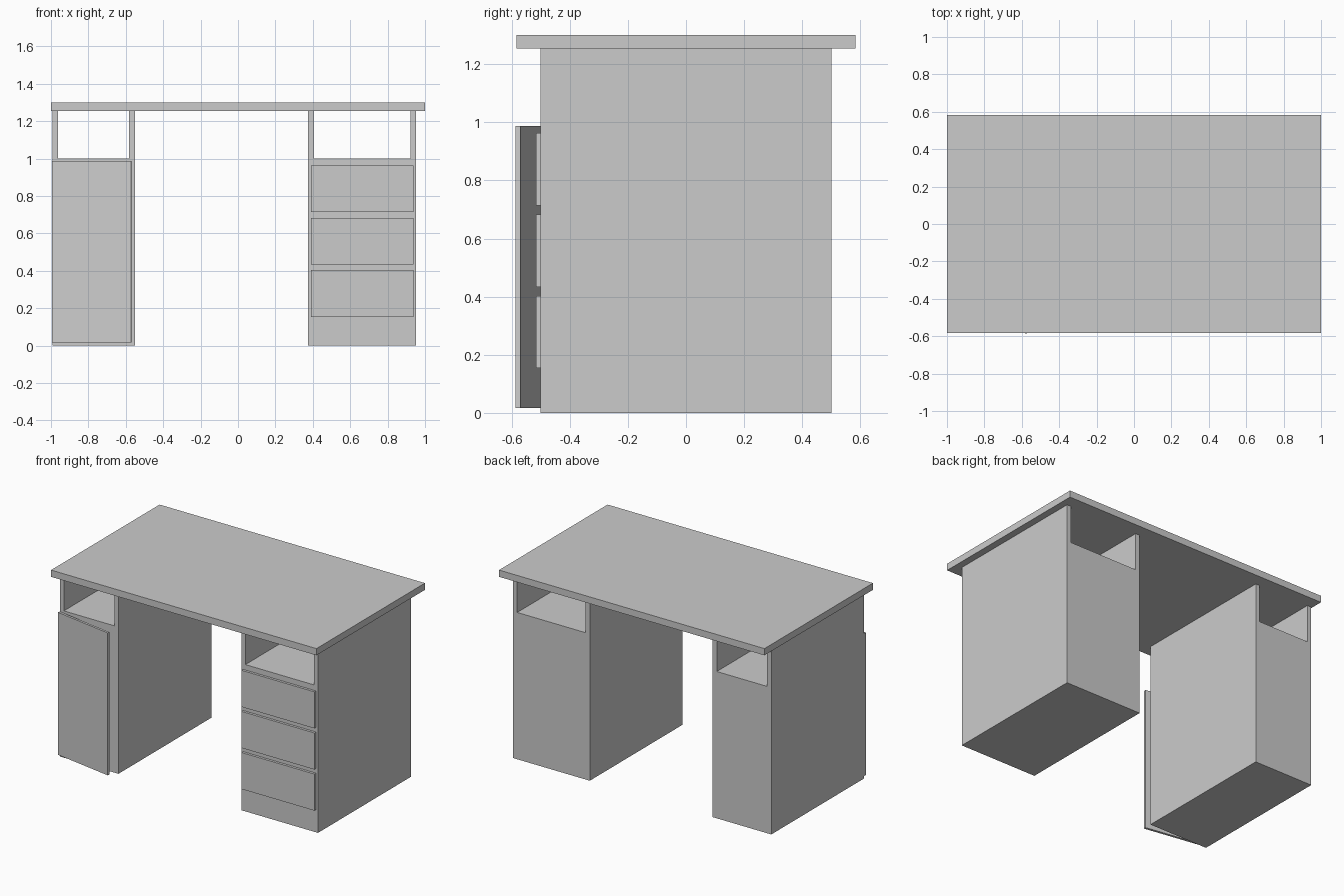
import bpy, bmesh, math
from mathutils import Matrix, Vector

if "Cube" in bpy.data.objects:
    bpy.data.objects.remove(bpy.data.objects["Cube"])


def add_object(name, bm):
    bmesh.ops.recalc_face_normals(bm, faces=bm.faces)
    mesh = bpy.data.meshes.new(name)
    bm.to_mesh(mesh)
    bm.free()
    obj = bpy.data.objects.new(name, mesh)
    bpy.context.collection.objects.link(obj)
    return obj


def box(name, lo, hi):
    lo, hi = Vector(lo), Vector(hi)
    bm = bmesh.new()
    bmesh.ops.create_cube(bm, size=1.0)
    bmesh.ops.scale(bm, vec=hi - lo, verts=bm.verts)
    bmesh.ops.translate(bm, vec=(lo + hi) / 2, verts=bm.verts)
    return add_object(name, bm)


def pedestal(name, x0, x1, wall=0.031, depth=1.0, shelf=1.0, top=1.254):
    # U-shaped front profile, open cubby on top, extruded front to back
    outline = [(x0, 0), (x1, 0), (x1, top), (x1 - wall, top),
               (x1 - wall, shelf), (x0 + wall, shelf), (x0 + wall, top), (x0, top)]
    bm = bmesh.new()
    face = bm.faces.new([bm.verts.new((x, -depth / 2, z)) for x, z in outline])
    ext = bmesh.ops.extrude_face_region(bm, geom=[face], use_keep_orig=True)
    moved = [v for v in ext["geom"] if isinstance(v, bmesh.types.BMVert)]
    bmesh.ops.translate(bm, vec=(0, depth, 0), verts=moved)
    return add_object(name, bm)


# Desktop slab
box("desktop", (-1, -0.584, 1.254), (1, 0.584, 1.3))

# Cupboard (left) and drawer unit (right)
pedestal("cupboard_body", -0.993, -0.551)
pedestal("drawer_unit_body", 0.375, 0.953)

# Three drawer fronts
for i in range(3):
    z = 0.154 + i * 0.28
    box(f"drawer_front_{i + 1}", (0.389, -0.517, z), (0.938, -0.5, z + 0.249))

# Cupboard door, hinged on the outer edge and slightly ajar
door = box("cupboard_door", (0, -0.016, 0.017), (0.43, 0, 0.987))
door.matrix_world = (Matrix.Translation((-0.993, -0.5, 0))
                     @ Matrix.Rotation(math.radians(-9.4), 4, 'Z'))
